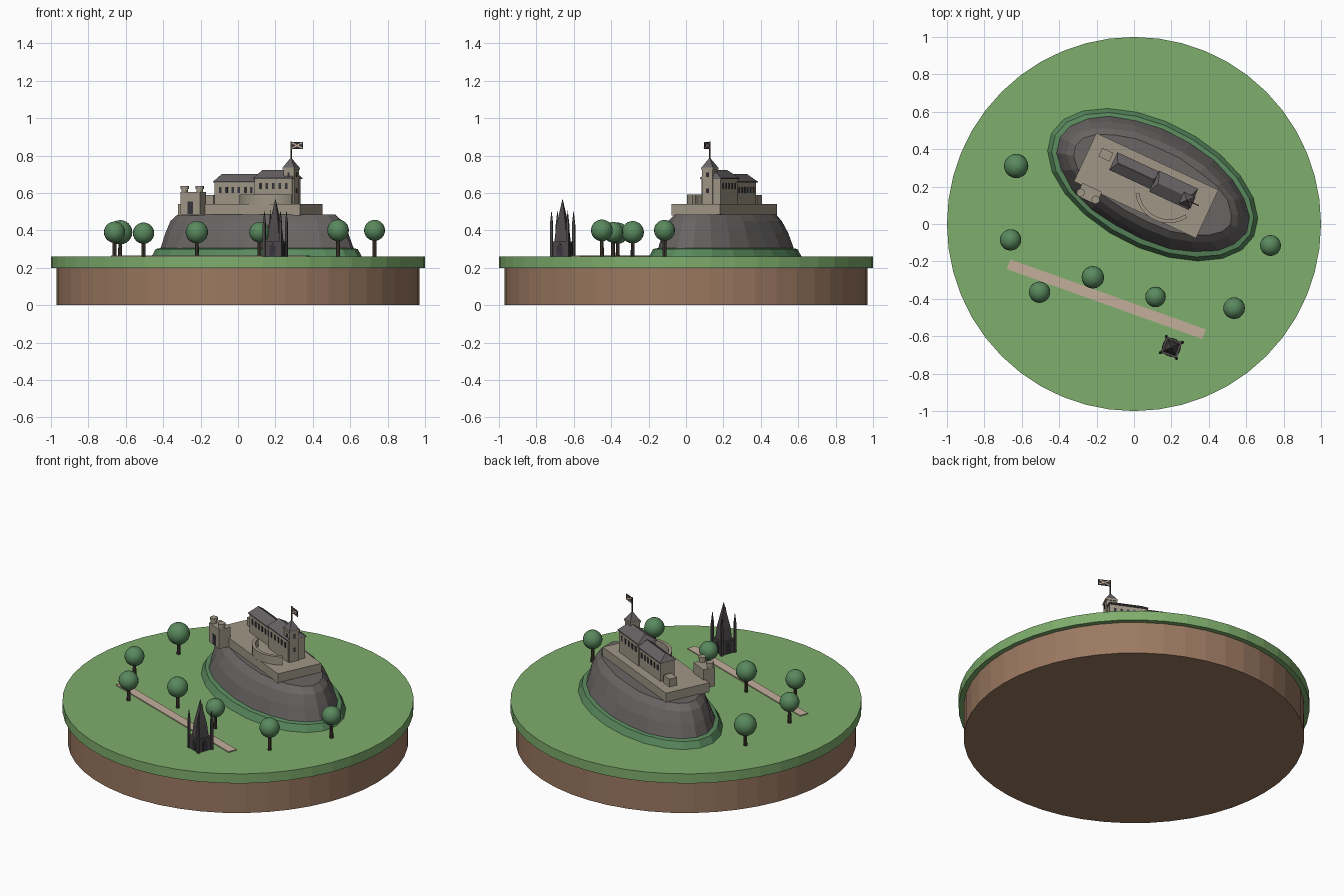
import bpy, bmesh, math, random
from mathutils import Matrix, Vector

random.seed(4)
if "Cube" in bpy.data.objects:
    bpy.data.objects.remove(bpy.data.objects["Cube"])


def material(name, r, g, b):
    m = bpy.data.materials.new(name)
    m.use_nodes = True
    m.diffuse_color = (r, g, b, 1)
    m.node_tree.nodes["Principled BSDF"].inputs["Base Color"].default_value = (r, g, b, 1)
    return m


GRASS = material("meadow green", .21, .42, .15)
LEAF = material("dark green", .10, .25, .11)
SOIL = material("brown soil", .33, .19, .12)
ROCK = material("grey rock", .145, .13, .13)
STONE = material("pale stone", .35, .31, .24)
SLATE = material("slate roof", .135, .12, .125)
SOOT = material("sooty stone", .075, .065, .068)
PATH = material("sandy paving", .55, .43, .33)
BARK = material("bark", .065, .05, .04)
DARK = material("dark openings", .035, .035, .045)

WORLD = Matrix.Identity(4)


def frame(x, y, degrees):
    return Matrix.Translation((x, y, 0)) @ Matrix.Rotation(math.radians(degrees), 4, 'Z')


def finish(name, bm, mat, at=WORLD, smooth=False):
    bmesh.ops.remove_doubles(bm, verts=bm.verts, dist=1e-5)
    bmesh.ops.transform(bm, matrix=at, verts=bm.verts)
    bmesh.ops.recalc_face_normals(bm, faces=bm.faces)
    me = bpy.data.meshes.new(name)
    bm.to_mesh(me)
    bm.free()
    me.materials.append(mat)
    ob = bpy.data.objects.new(name, me)
    bpy.context.collection.objects.link(ob)
    if smooth:
        me.shade_smooth()
    return ob


def box(name, mat, at, u, v, w, d, z0, z1, top=None):
    """Block centred on u, v; top gives the size of its upper face."""
    bm = bmesh.new()
    bmesh.ops.create_cube(bm, size=1)
    for p in bm.verts:
        sx, sy = top if top and p.co.z > 0 else (w, d)
        p.co = Vector((u + p.co.x * sx, v + p.co.y * sy, z1 if p.co.z > 0 else z0))
    return finish(name, bm, mat, at)


def drum(name, mat, at, u, v, r, z0, z1, n=12, r_top=None):
    bm = bmesh.new()
    bmesh.ops.create_cone(bm, cap_ends=True, segments=n, radius1=r,
                          radius2=r if r_top is None else r_top, depth=z1 - z0,
                          matrix=Matrix.Translation((u, v, (z0 + z1) / 2)))
    return finish(name, bm, mat, at)


def mound(name, mat, at, rings, jitter, n=22):
    """Stacked oval rings, each given as (inset, height)."""
    bm = bmesh.new()
    last = None
    for inset, z in rings:
        ring = []
        for i in range(n):
            t = math.tau * i / n
            k = inset + random.uniform(-jitter, jitter)
            ring.append(bm.verts.new(((.61 - k) * math.cos(t), (.34 - k) * math.sin(t), z)))
        if last:
            for i in range(n):
                j = (i + 1) % n
                bm.faces.new((last[i], last[j], ring[j], ring[i]))
        else:
            bm.faces.new(ring[::-1])
        last = ring
    bm.faces.new(last)
    return finish(name, bm, mat, at)


# Round base
drum("soil_base", SOIL, WORLD, 0, 0, .97, 0, .2, 48)
drum("grass_disc", GRASS, WORLD, 0, 0, 1, .2, .26, 48)

# Hill
hill = frame(.1, .21, -27)
mound("hill_skirt", LEAF, hill, [(0, .255), (.025, .3), (.05, .305)], 0)
mound("hill_rock", ROCK, hill,
      [(.045, .29), (.08, .385), (.11, .45), (.145, .485)], .005)

# Castle terrace
castle = frame(.065, .205, -25)
box("terrace", STONE, castle, 0, 0, .72, .285, .48, .54)


def hall(name, u, v, w, d, eave, ridge, windows):
    box(name + "_walls", STONE, castle, u, v, w, d, .54, eave)
    box(name + "_eaves", SLATE, castle, u, v, w + .012, d + .014, eave, eave + .006)
    box(name + "_roof", SLATE, castle, u, v, w + .012, d + .014, eave + .006, ridge,
        top=(w - .04, .004))
    for i in range(windows):
        x = u + w * ((i + .5) / windows - .5) * .88
        for side in (-1, 1):
            box(name + "_window", DARK, castle, x, v + side * d / 2, .014, .006,
                eave - .055, eave - .022)


hall("west_hall", -.084, .045, .25, .09, .655, .70, 6)
hall("east_hall", .144, .04, .22, .11, .675, .722, 5)
box("store_block", STONE, castle, -.265, .059, .065, .05, .54, .59)

# Tower with flag
TU, TV = .231, .022
box("tower", STONE, castle, TU, TV, .062, .062, .54, .725)
box("tower_cornice", STONE, castle, TU, TV, .07, .07, .725, .737)
box("tower_roof", SLATE, castle, TU, TV, .066, .066, .737, .79, top=(0, 0))
for z in (.60, .685):
    box("tower_window", DARK, castle, TU, TV - .031, .012, .006, z, z + .025)
    box("tower_side_window", DARK, castle, TU + .031, TV, .006, .012, z, z + .025)
drum("flag_pole", BARK, castle, TU, TV, .004, .78, .875, 8)
box("flag", DARK, castle, TU + .037, TV, .068, .004, .836, .872)
for tilt in (-1, 1):
    bar = box("flag_cross", PATH, WORLD, 0, 0, .07, .007, -.0035, .0035)
    bar.matrix_world = (castle @ Matrix.Translation((TU + .037, TV, .854))
                        @ Matrix.Rotation(tilt * math.radians(26), 4, 'Y'))

# Curved battery wall: a swept arc
bm = bmesh.new()
sections = []
for i in range(15):
    a = math.radians(-148 + i * 116 / 14)
    sections.append([bm.verts.new((.119 + r * math.cos(a), .033 + r * math.sin(a), z))
                     for r, z in ((.16, .535), (.18, .535), (.18, .592), (.16, .592))])
for s, t in zip(sections, sections[1:]):
    for k in range(4):
        bm.faces.new((s[k], s[k - 1], t[k - 1], t[k]))
bm.faces.new(sections[0])
bm.faces.new(sections[-1])
finish("battery_wall", bm, STONE, castle)

# Gatehouse
GU, GV = -.257, -.168
box("gatehouse", STONE, castle, GU, GV, .115, .075, .485, .605)
box("gate_door", DARK, castle, GU, GV - .0375, .032, .006, .488, .553)
for side in (-1, 1):
    drum("gate_turret", STONE, castle, GU + side * .044, GV - .014, .018, .6, .628)
    drum("turret_cap", STONE, castle, GU + side * .044, GV - .014, .022, .622, .638)

# Paved path
box("path", PATH, frame(-.148, -.402, -19.7), 0, 0, 1.11, .055, .258, .266)

# Spired monument
mon = frame(.2, -.66, -20)
box("monument_base", SOOT, mon, 0, 0, .092, .092, .26, .34)
box("monument_shaft", SOOT, mon, 0, 0, .068, .068, .34, .42, top=(.054, .054))
box("monument_spire", SOOT, mon, 0, 0, .054, .054, .42, .57, top=(0, 0))
for q in range(4):
    turn = mon @ Matrix.Rotation(q * math.pi / 2, 4, 'Z')
    box("monument_pinnacle", SOOT, turn, .046, .046, .014, .014, .26, .43)
    box("pinnacle_tip", SOOT, turn, .046, .046, .014, .014, .43, .51, top=(0, 0))
    box("monument_arch", DARK, turn, 0, -.046, .034, .006, .265, .315)
    box("monument_arch_point", DARK, turn, 0, -.046, .034, .006, .315, .333, top=(0, .006))

# Trees: x, y, crown height, crown radius
for x, y, z, r in [(-.63, .31, .39, .065), (-.66, -.085, .39, .057), (-.505, -.365, .385, .057),
                   (-.22, -.285, .39, .06), (.115, -.39, .39, .055), (.535, -.45, .4, .058),
                   (.73, -.115, .4, .056)]:
    drum("tree_trunk", BARK, WORLD, x, y, .011, .255, z, 8, r_top=.009)
    bm = bmesh.new()
    bmesh.ops.create_uvsphere(bm, u_segments=20, v_segments=12, radius=r,
                              matrix=Matrix.Translation((x, y, z)))
    finish("tree_crown", bm, LEAF, smooth=True)
